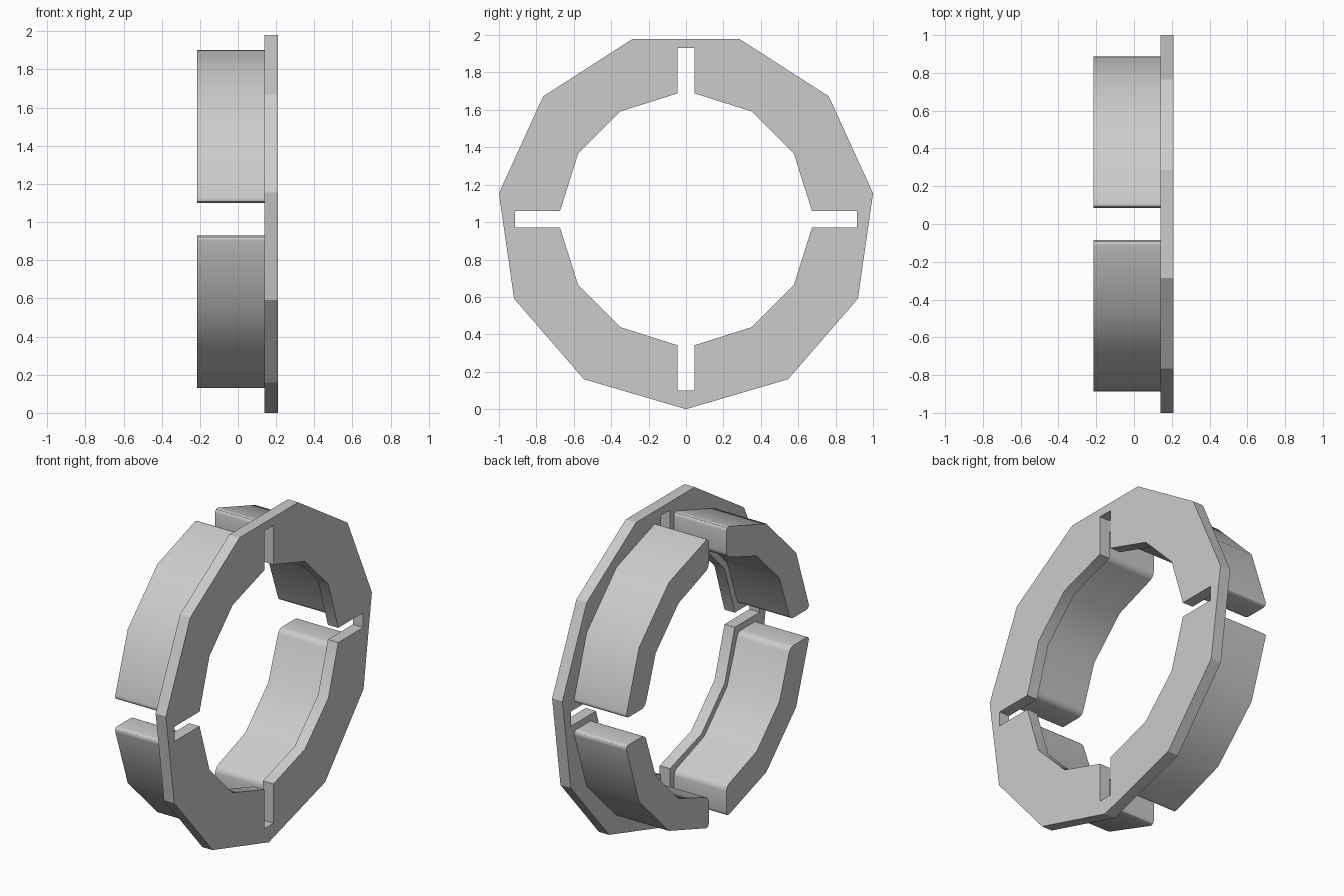
import bpy, bmesh, math
from mathutils import Vector, Matrix

if "Cube" in bpy.data.objects:
    bpy.data.objects.remove(bpy.data.objects["Cube"], do_unlink=True)

CENTRE = 1.015               # height of the ring axis, which runs along x
PLATE_BACK, PLATE_FACE = 0.14, 0.21
JAW_TIP = -0.215

grey = bpy.data.materials.new("light_grey")
grey.use_nodes = True
colour = (0.6, 0.6, 0.6, 1)
grey.diffuse_color = colour
grey.node_tree.nodes["Principled BSDF"].inputs["Base Color"].default_value = colour


def arc(radius, half_gap, steps=3):
    """Faceted quarter arc, as (y, z), stopping half_gap short of each axis."""
    start = math.asin(half_gap / radius)
    sweep = math.pi / 2 - 2 * start
    return [Vector((radius * math.cos(start + sweep * i / steps),
                    radius * math.sin(start + sweep * i / steps)))
            for i in range(steps + 1)]


def finish(bm, name):
    bmesh.ops.recalc_face_normals(bm, faces=bm.faces)
    mesh = bpy.data.meshes.new(name)
    bm.to_mesh(mesh)
    bm.free()
    mesh.materials.append(grey)
    ob = bpy.data.objects.new(name, mesh)
    bpy.context.collection.objects.link(ob)
    bpy.ops.object.select_all(action='DESELECT')
    ob.select_set(True)
    bpy.context.view_layer.objects.active = ob
    bpy.ops.object.shade_smooth_by_angle(angle=math.radians(30))
    return ob


def extrude_x(bm, depth):
    geom = bmesh.ops.extrude_face_region(bm, geom=bm.faces[:])["geom"]
    verts = [g for g in geom if isinstance(g, bmesh.types.BMVert)]
    bmesh.ops.translate(bm, verts=verts, vec=(depth, 0, 0))


# Plate: eleven-sided outline with a faceted hole and four radial slots
sides, radius = 11, 1.0105
outline = [Vector((radius * math.sin(math.tau * i / sides),
                   radius - radius * math.cos(math.tau * i / sides)))
           for i in range(sides)]
slot, slot_end = 0.045, 0.915
quarter = arc(0.675, slot) + [Vector((slot, slot_end)), Vector((-slot, slot_end))]
hole = []
for k in range(4):
    turn = Matrix.Rotation(k * math.pi / 2, 2)
    hole += [turn @ p + Vector((0, CENTRE)) for p in quarter]

bm = bmesh.new()
for loop in (outline, hole):
    verts = [bm.verts.new((PLATE_BACK, p.x, p.y)) for p in loop]
    for a, b in zip(verts, verts[1:] + verts[:1]):
        bm.edges.new((a, b))
bmesh.ops.triangle_fill(bm, use_beauty=True, edges=bm.edges[:], normal=(1, 0, 0))
extrude_x(bm, PLATE_FACE - PLATE_BACK)
finish(bm, "slotted_plate")

# Jaws: four curved blocks with rounded end corners
outer, inner = arc(0.898, 0.085), arc(0.71, 0.085)
profile = outer + inner[::-1]
corners = [outer[0], outer[-1], inner[0], inner[-1]]
names = ("jaw_upper_back", "jaw_upper_front", "jaw_lower_front", "jaw_lower_back")
for k, name in enumerate(names):
    bm = bmesh.new()
    bm.faces.new([bm.verts.new((JAW_TIP, p.x, p.y)) for p in profile])
    extrude_x(bm, PLATE_BACK - JAW_TIP)
    ends = [e for e in bm.edges
            if abs(e.verts[0].co.x - e.verts[1].co.x) > 0.1
            and any((e.verts[0].co.yz - c).length < 0.001 for c in corners)]
    bmesh.ops.bevel(bm, geom=ends, offset=0.03, segments=4, profile=0.5,
                    affect='EDGES')
    bmesh.ops.rotate(bm, verts=bm.verts, cent=(0, 0, 0),
                     matrix=Matrix.Rotation(k * math.pi / 2, 3, 'X'))
    bmesh.ops.translate(bm, verts=bm.verts, vec=(0, 0, CENTRE))
    finish(bm, name)
